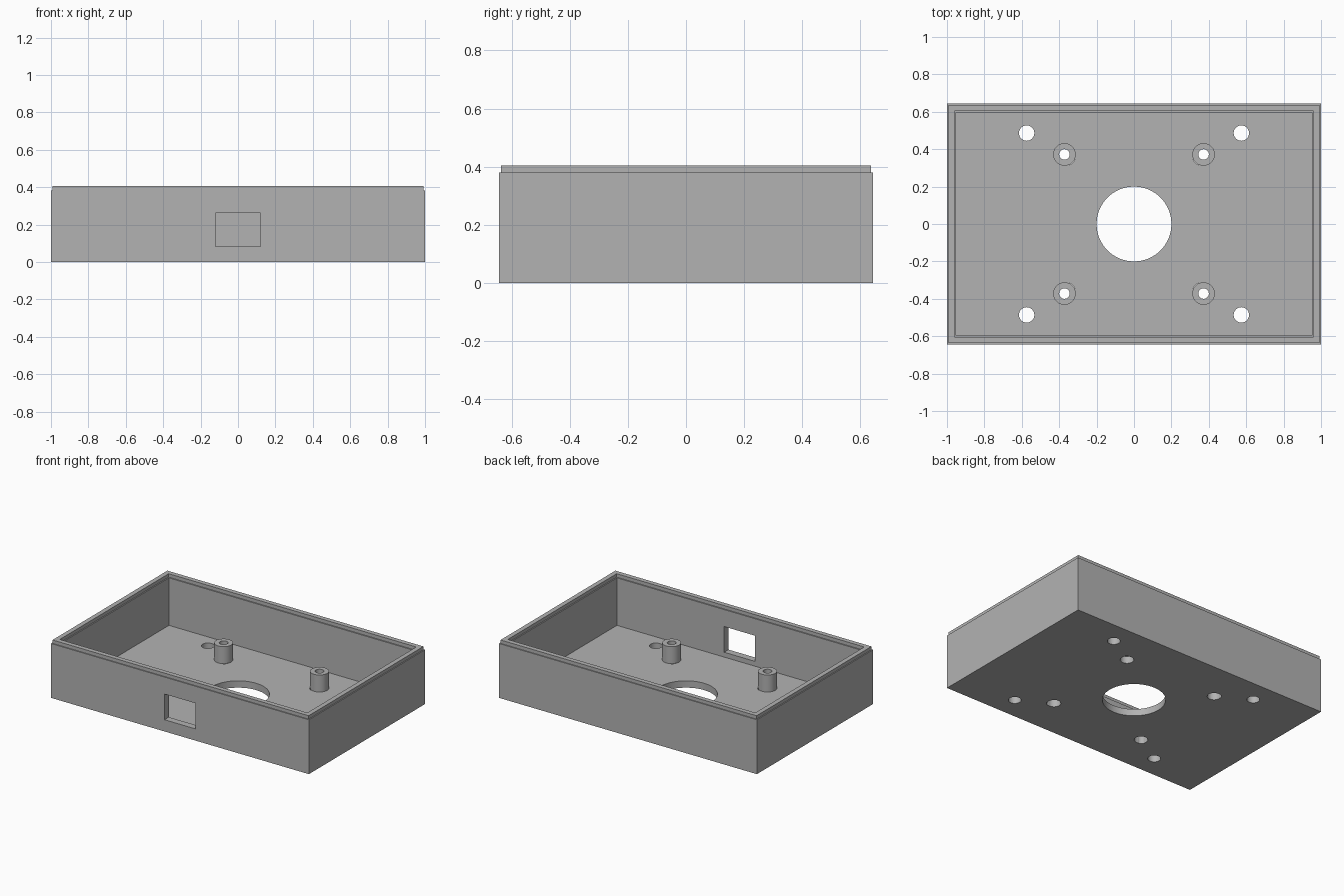
import bpy
import bmesh
from math import pi, cos, sin

cube = bpy.data.objects.get("Cube")
if cube:
    bpy.data.objects.remove(cube, do_unlink=True)

grey = bpy.data.materials.new("plain_grey")
grey.use_nodes = True
grey.diffuse_color = (0.45, 0.45, 0.45, 1)
grey.node_tree.nodes["Principled BSDF"].inputs["Base Color"].default_value = grey.diffuse_color

# Main sizes
HX, HY = 1.0, 0.643
FLOOR, SHOULDER, RIM = 0.048, 0.381, 0.405
WALL, LIP_OUT, LIP_IN = 0.048, 0.007, 0.04
POST, POST_TOP = 0.372, 0.167
CORNERS = [(sx, sy) for sx in (-1, 1) for sy in (-1, 1)]


def finish(name, bm):
    bmesh.ops.recalc_face_normals(bm, faces=bm.faces)
    mesh = bpy.data.meshes.new(name)
    bm.to_mesh(mesh)
    bm.free()
    mesh.materials.append(grey)
    obj = bpy.data.objects.new(name, mesh)
    bpy.context.collection.objects.link(obj)
    return obj


def bridge(bm, a, b):
    n = len(a)
    for i in range(n):
        j = (i + 1) % n
        bm.faces.new((a[i], a[j], b[j], b[i]))


def add_cylinder(bm, x, y, r, z0, z1, sides=48):
    rings = [[bm.verts.new((x + r * cos(2 * pi * i / sides), y + r * sin(2 * pi * i / sides), z))
              for i in range(sides)] for z in (z0, z1)]
    bridge(bm, *rings)
    bm.faces.new(rings[0])
    bm.faces.new(rings[1])


def smooth(obj):
    bpy.ops.object.select_all(action='DESELECT')
    obj.select_set(True)
    bpy.context.view_layer.objects.active = obj
    bpy.ops.object.shade_smooth_by_angle(angle=pi / 6)


def cut(obj, cutter):
    cutter.hide_render = True
    mod = obj.modifiers.new("cut", 'BOOLEAN')
    mod.operation = 'DIFFERENCE'
    mod.solver = 'EXACT'
    mod.object = cutter
    bpy.ops.object.select_all(action='DESELECT')
    obj.select_set(True)
    bpy.context.view_layer.objects.active = obj
    bpy.ops.object.modifier_apply(modifier=mod.name)
    bpy.data.objects.remove(cutter, do_unlink=True)


# Open tray with a stepped rim: rectangular rings given as (inset, height)
bm = bmesh.new()
profile = [(0, 0), (0, SHOULDER), (LIP_OUT, SHOULDER), (LIP_OUT, RIM),
           (LIP_IN, RIM), (LIP_IN, SHOULDER), (WALL, SHOULDER), (WALL, FLOOR)]
rings = []
for inset, z in profile:
    x, y = HX - inset, HY - inset
    rings.append([bm.verts.new((sx * x, sy * y, z))
                  for sx, sy in ((-1, -1), (1, -1), (1, 1), (-1, 1))])
for a, b in zip(rings, rings[1:]):
    bridge(bm, a, b)
bm.faces.new(rings[0])
bm.faces.new(rings[-1])
case = finish("case_tray", bm)

# Large centre opening and corner mounting holes
bm = bmesh.new()
add_cylinder(bm, 0, 0, 0.2, -0.1, 0.1, 96)
for sx, sy in CORNERS:
    add_cylinder(bm, sx * 0.574, sy * 0.486, 0.041, -0.1, 0.1)
cut(case, finish("floor_hole_cutter", bm))

# Screw holes under the posts, set slightly inward, and the post bores
for r, pos in ((0.043, 0.358), (0.028, POST)):
    bm = bmesh.new()
    for sx, sy in CORNERS:
        add_cylinder(bm, sx * pos, sy * pos, r, -0.1, 0.1)
    cut(case, finish("screw_hole_cutter", bm))

# Rectangular port in the front wall
bm = bmesh.new()
bmesh.ops.create_cube(bm, size=1)
for v in bm.verts:
    v.co.x *= 0.24
    v.co.y = v.co.y * 0.2 - HY
    v.co.z = v.co.z * 0.18 + 0.172
cut(case, finish("port_cutter", bm))
smooth(case)

# Hollow standoff posts
for sx, sy in CORNERS:
    bm = bmesh.new()
    sides = 48
    loops = []
    for r, z in ((0.06, FLOOR), (0.06, POST_TOP), (0.028, POST_TOP), (0.028, FLOOR)):
        loops.append([bm.verts.new((sx * POST + r * cos(2 * pi * i / sides),
                                    sy * POST + r * sin(2 * pi * i / sides), z))
                      for i in range(sides)])
    for k in range(4):
        bridge(bm, loops[k], loops[(k + 1) % 4])
    side = "left" if sx > 0 else "right"
    end = "back" if sy > 0 else "front"
    smooth(finish(f"standoff_{end}_{side}", bm))
